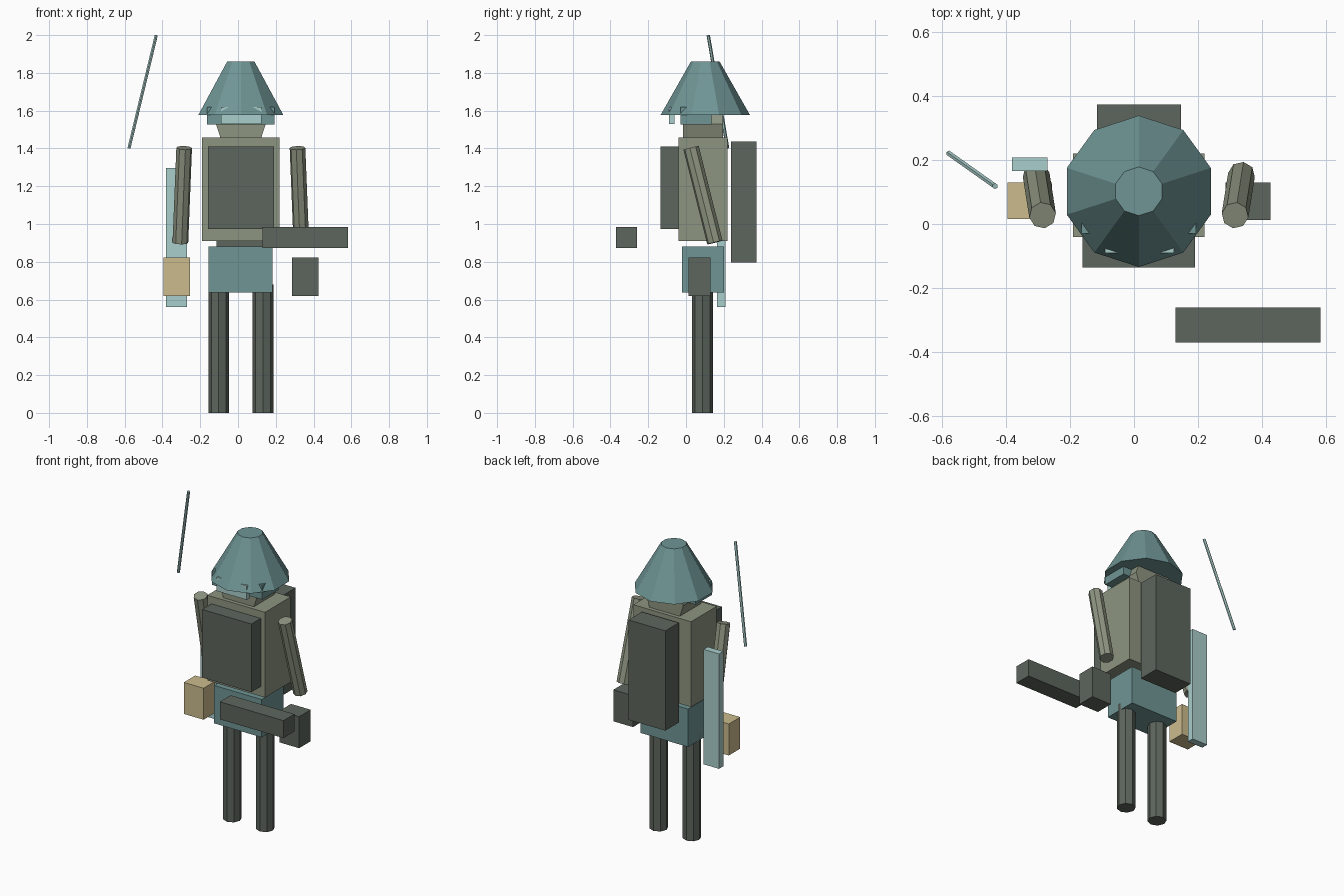
import bpy, bmesh, math
from mathutils import Matrix, Vector

if "Cube" in bpy.data.objects:
    bpy.data.objects.remove(bpy.data.objects["Cube"])


def material(name, rgb):
    m = bpy.data.materials.new(name)
    m.diffuse_color = (*rgb, 1)
    m.use_nodes = True
    m.node_tree.nodes["Principled BSDF"].inputs["Base Color"].default_value = m.diffuse_color
    return m


DARK = material("dark_grey", (0.11, 0.13, 0.11))
OLIVE = material("olive", (0.27, 0.30, 0.22))
TEAL = material("teal", (0.16, 0.30, 0.30))
PALE = material("pale_teal", (0.40, 0.62, 0.60))
TAN = material("tan", (0.60, 0.50, 0.27))
CX = 0.015  # body centre line


def finish(name, bm, mat):
    me = bpy.data.meshes.new(name)
    bm.to_mesh(me)
    bm.free()
    me.materials.append(mat)
    ob = bpy.data.objects.new(name, me)
    bpy.context.collection.objects.link(ob)
    return ob


def box(name, x, y, z, mat):
    """Box from (min, max) ranges."""
    size = [b - a for a, b in (x, y, z)]
    mid = [(a + b) / 2 for a, b in (x, y, z)]
    bm = bmesh.new()
    bmesh.ops.create_cube(bm, size=1)
    bmesh.ops.scale(bm, vec=size, verts=bm.verts)
    bmesh.ops.translate(bm, vec=mid, verts=bm.verts)
    return finish(name, bm, mat)


def rod(name, a, b, r1, r2, sides, mat, turn=0.0):
    """Capped prism or cone frustum from point a (radius r1) to b (radius r2)."""
    a, b = Vector(a), Vector(b)
    d = b - a
    rot = d.to_track_quat('Z', 'Y').to_matrix().to_4x4()
    bm = bmesh.new()
    bmesh.ops.create_cone(bm, cap_ends=True, segments=sides, radius1=r1,
                          radius2=r2, depth=d.length)
    spin = Matrix.Rotation(turn, 4, 'Z')
    bm.transform(Matrix.Translation((a + b) / 2) @ rot @ spin)
    return finish(name, bm, mat)


# Legs and arms, mirrored about the body centre line
for side, s in (("right", -1), ("left", 1)):
    lx = CX + s * 0.117
    rod(side + "_leg", (lx, 0.087, 0), (lx, 0.087, 0.68), 0.055, 0.055, 8, DARK)
    rod(side + "_arm", (CX + s * 0.32, 0.153, 0.902), (CX + s * 0.30, 0.027, 1.403),
        0.042, 0.042, 8, OLIVE)

# Trunk
box("pelvis", (-0.155, 0.182), (-0.02, 0.20), (0.637, 0.88), TEAL)
box("torso", (-0.19, 0.22), (-0.04, 0.22), (0.91, 1.457), OLIVE)
box("chest_plate", (-0.16, 0.19), (-0.135, -0.04), (0.973, 1.41), DARK)
box("backpack", (-0.115, 0.147), (0.237, 0.373), (0.797, 1.437), DARK)

# Head, visor and hat
rod("head", (CX, -0.015, 1.53), (CX, 0.195, 1.53), 0.132, 0.132, 10, OLIVE,
    math.radians(18))
box("face_mask", (-0.163, 0.193), (-0.03, 0.135), (1.527, 1.62), TEAL)
box("visor", (-0.09, 0.125), (-0.09, -0.06), (1.53, 1.62), PALE)
rod("conical_hat", (CX, 0.102, 1.578), (CX, 0.102, 1.86), 0.236, 0.076, 10, TEAL)

# Carried gear
box("sheath", (-0.38, -0.27), (0.165, 0.208), (0.56, 1.297), PALE)
box("belt_pouch", (-0.395, -0.255), (0.015, 0.13), (0.62, 0.822), TAN)
box("holster", (0.285, 0.425), (0.013, 0.13), (0.62, 0.822), DARK)
box("carried_block", (0.13, 0.582), (-0.37, -0.26), (0.873, 0.985), DARK)
rod("antenna", (-0.577, 0.22, 1.402), (-0.433, 0.118, 1.998), 0.009, 0.009, 6, PALE)
